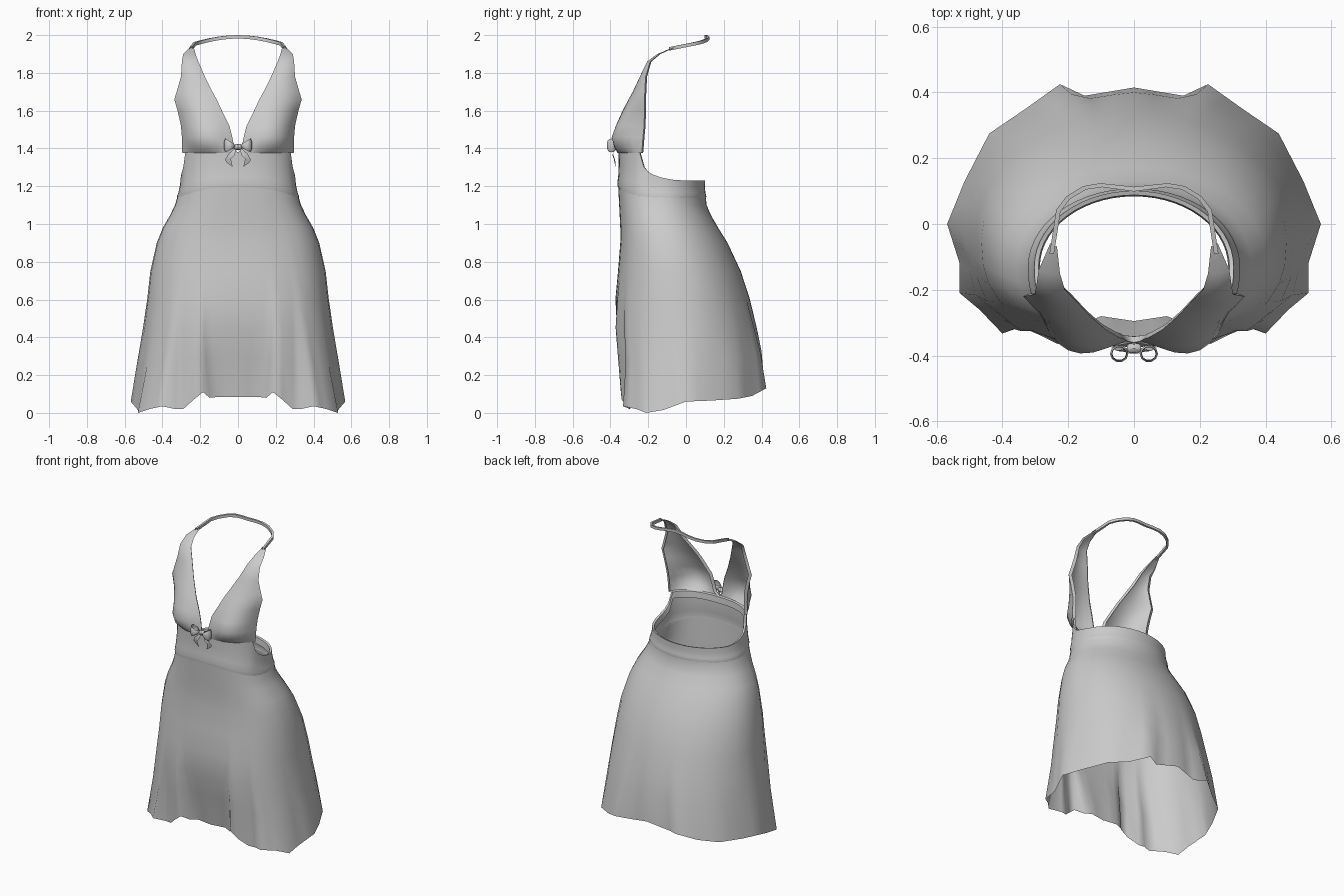
import bpy
from math import sin, cos, pi, atan2, exp, hypot

if "Cube" in bpy.data.objects:
    bpy.data.objects.remove(bpy.data.objects["Cube"])


def loft(name, rows, closed=False, angle=0.7):
    """Grid surface through rows of points, mirrored across x = 0."""
    n = len(rows[0])
    verts = [p for r in rows for p in r]
    faces = []
    for j in range(len(rows) - 1):
        for i in range(n if closed else n - 1):
            k = (i + 1) % n
            faces.append((j * n + i, j * n + k, (j + 1) * n + k, (j + 1) * n + i))
    me = bpy.data.meshes.new(name)
    me.from_pydata(verts, [], faces)
    ob = bpy.data.objects.new(name, me)
    bpy.context.collection.objects.link(ob)
    m = ob.modifiers.new("mirror", 'MIRROR')
    m.use_clip = True
    m.merge_threshold = 0.002
    bpy.ops.object.select_all(action='DESELECT')
    bpy.context.view_layer.objects.active = ob
    ob.select_set(True)
    bpy.ops.object.shade_smooth_by_angle(angle=angle)
    return ob


def mix(a, b, t):
    return a + (b - a) * t


def section(a, hw, yf, yb, yc):
    """Body outline point: a = 0 front, pi back; squarer in front, rounder behind."""
    s, c = max(sin(a), 0), cos(a)
    if c > 0:
        return hw * s ** 0.8, yc - (yc - yf) * c ** 0.8
    return hw * s, yc - (yb - yc) * c


def interp(table, v):
    for (v0, r0), (v1, r1) in zip(table, table[1:]):
        if v <= v1:
            return mix(r0, r1, max(0, (v - v0) / (v1 - v0)))
    return table[-1][1]


def seam(a):
    """Seam between waistband and skirt, arched up at the front."""
    return 1.135 + .06 * max(cos(a), 0) ** 2


# Skirt: body sections blended into an uneven, folded hem outline
hem0 = [(0, -.295, .085), (.1, -.28, .085), (.15, -.30, .08), (.185, -.345, .11),
        (.235, -.34, .07), (.29, -.3, .02), (.33, -.295, .02), (.40, -.333, .035),
        (.47, -.26, .02), (.53, -.21, 0), (.53, -.12, .015), (.568, 0, .06),
        (.515, .13, .065), (.44, .275, .075), (.33, .35, .09), (.225, .425, .13),
        (.15, .39, .12), (0, .415, .15)]
hem = [hem0[0]]
for p, q in zip(hem0, hem0[1:]):
    if hypot(p[0] - q[0], p[1] - q[1]) > .09:
        hem.append(tuple(mix(u, v, .5) for u, v in zip(p, q)))
    hem.append(q)
# z, half width, front y, back y, centre y, hem blend
levels = [(1.14, .321, -.359, .106, -.13, 0), (1.10, .333, -.356, .108, -.13, 0),
          (1.05, .357, -.352, .13, -.12, 0), (.98, .398, -.348, .17, -.10, 0),
          (.90, .430, -.348, .22, -.08, 0), (.75, .464, -.36, .29, -.05, 0),
          (.60, .478, -.376, .335, -.03, .03), (.43, .488, -.383, .362, -.02, .2),
          (.25, .495, -.362, .385, -.01, .5), (0, .57, -.35, .41, 0, 1)]
rows = []
for j, (z, hw, yf, yb, yc, w) in enumerate(levels):
    row = []
    for hx, hy, hz in hem:
        a = atan2(hx / .57, -hy / .36)
        x, y = section(a, hw, yf, yb, yc)
        x, y = mix(x, hx, w), mix(y, hy, w)
        if a < pi / 2:
            y -= .06 * w * (1 - w) * exp(-((x - .2) / .1) ** 2)
        lift = (seam(a) - 1.13) * (1, .6, .2)[j] if j < 3 else 0
        row.append((x, y, z + lift + hz * w))
    rows.append(row)
loft("skirt", rows, angle=1.3)

# Waistband: low at the back, rising to the bust in front, rim folded inwards
top_edge = [(-.245, 1.38), (-.22, 1.285), (-.15, 1.25), (-.06, 1.232), (.1, 1.23)]
N = 28
angles = [pi * i / N for i in range(N + 1)]
rows = []
for t, grow, fall in [(0, .003, 0), (.12, .006, 0), (.3, .001, 0), (.65, -.002, 0),
                      (1, -.001, 0), (1, -.014, .004), (1, -.018, .045)]:
    row = []
    for a in angles:
        hw = mix(.318, .304, t)
        _, y0 = section(a, .304, -.36, .102, -.13)
        x, y = section(a, hw + grow, -.358 - grow, .102 + grow, -.13)
        row.append((x, y, mix(seam(a), interp(top_edge, y0), t) - fall))
    rows.append(row)
loft("waistband", rows)

# Bodice cups: z, neckline x y, middle x y, armhole x y
cups = [(1.375, 0, -.36, .18, -.337, .295, -.235), (1.405, .02, -.356, .19, -.366, .296, -.232),
        (1.46, .03, -.35, .2, -.384, .297, -.228), (1.52, .045, -.345, .205, -.36, .302, -.222),
        (1.60, .085, -.322, .22, -.323, .32, -.22), (1.66, .113, -.298, .235, -.293, .337, -.22),
        (1.70, .135, -.278, .24, -.273, .325, -.218), (1.78, .175, -.235, .245, -.243, .302, -.214),
        (1.86, .21, -.2, .255, -.205, .297, -.19), (1.90, .225, -.15, .26, -.15, .29, -.14),
        (1.935, .234, -.07, .245, -.065, .255, -.06)]
rows = []
for z, xi, yi, xm, ym, xo, yo in cups:
    cx, cy = 2 * xm - (xi + xo) / 2, 2 * ym - (yi + yo) / 2
    f = min(1, (xo - xi) / .1)
    row = [(xi + .012 * f * (xi > 0), yi + .018 * f, z)]
    for i in range(9):
        t = i / 8
        b0, b1, b2 = (1 - t) ** 2, 2 * t * (1 - t), t * t
        row.append((b0 * xi + b1 * cx + b2 * xo, b0 * yi + b1 * cy + b2 * yo, z))
    row.append((xo - .02 * f, yo + .008 * f, z))
    rows.append(row)
loft("bodice_cups", rows, angle=0.9)

# Neck strap: flat band around the back of the neck
path = [(.25, -.09, 1.927), (.236, 0, 1.945), (.23, .04, 1.953), (.2, .08, 1.962),
        (.15, .11, 1.974), (.1, .118, 1.983), (.05, .112, 1.989), (0, .106, 1.991)]
rows = []
for x, y, z in path:
    r = hypot(x, y + .05)
    nx, ny = x / r * .007, (y + .05) / r * .007
    rows.append([(x + nx, y + ny, z - .009), (x + nx, y + ny, z + .009),
                 (x - nx, y - ny, z + .009), (x - nx, y - ny, z - .009)])
loft("neck_strap", rows, closed=True)

# Bow loops, tails and knot
rows = []
for k, z in ((.75, 1.385), (1, 1.4), (1, 1.43), (.8, 1.445)):
    row = []
    for i in range(10):
        a = 2 * pi * i / 10
        x = .045 + .028 * k * cos(a)
        row.append((x, -.394 - .026 * k * sin(a), 1.412 + (z - 1.412) * x / .055))
    rows.append(row)
loft("bow_loops", rows, closed=True)

loft("bow_tails", [[(.008, -.375, 1.405), (.024, -.378, 1.395)],
                   [(.018, -.39, 1.365), (.052, -.386, 1.37)],
                   [(.038, -.382, 1.345), (.068, -.376, 1.34)],
                   [(.028, -.374, 1.302), (.06, -.372, 1.325)]])

rows = []
for x, r in ((0, .016), (.014, .015), (.022, .008)):
    rows.append([(x, -.378 + r * cos(pi * i / 4), 1.408 + r * sin(pi * i / 4)) for i in range(8)])
loft("bow_knot", rows, closed=True)
